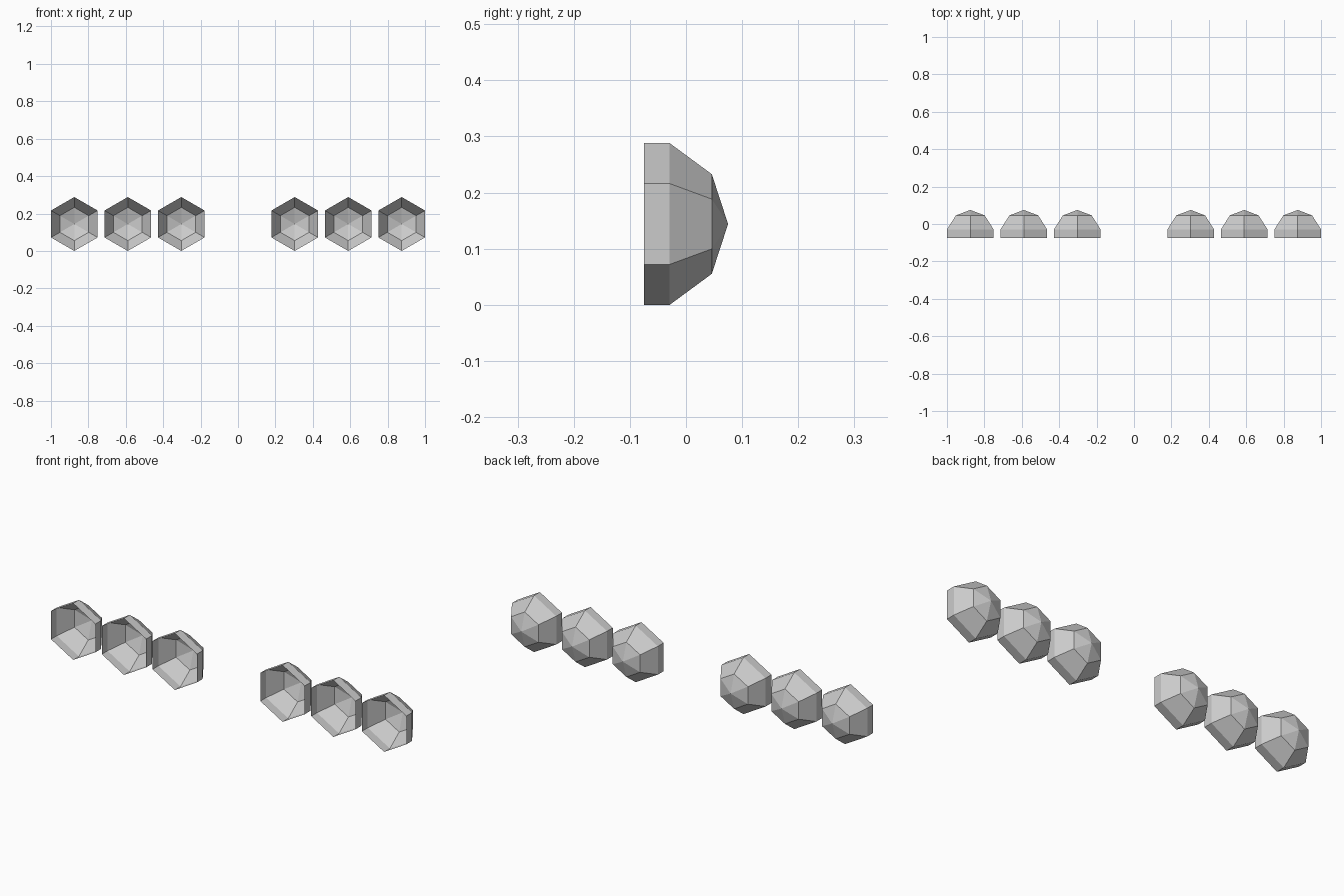
import bpy, bmesh
from math import cos, sin, pi

if "Cube" in bpy.data.objects:
    bpy.data.objects.remove(bpy.data.objects["Cube"])

R = 0.144                                   # hexagon radius; points face up and down
PROFILE = [(-0.075, R), (-0.029, R), (0.046, 0.0888)]   # (y, radius)
APEX_Y = 0.075
SPACING = 0.286
OUTER_X = 1 - R * cos(pi / 6)


def hex_dome_mesh():
    """Faceted shell, open towards the front."""
    bm = bmesh.new()
    rings = [[bm.verts.new((r * sin(i * pi / 3), y, r * cos(i * pi / 3)))
              for i in range(6)] for y, r in PROFILE]
    apex = bm.verts.new((0, APEX_Y, 0))
    for i in range(6):
        j = (i + 1) % 6
        for a, b in zip(rings, rings[1:]):
            bm.faces.new((a[i], a[j], b[j], b[i]))
        bm.faces.new((rings[-1][i], rings[-1][j], apex))
    bmesh.ops.recalc_face_normals(bm, faces=bm.faces)
    mesh = bpy.data.meshes.new("hex_dome")
    bm.to_mesh(mesh)
    bm.free()
    return mesh


# Two groups of three domes, left and right
dome = hex_dome_mesh()
for side, name in ((-1, "left"), (1, "right")):
    for k in range(3):
        ob = bpy.data.objects.new(f"{name}_dome_{k + 1}", dome)
        ob.location = (side * (OUTER_X - k * SPACING), 0, R)
        bpy.context.collection.objects.link(ob)
